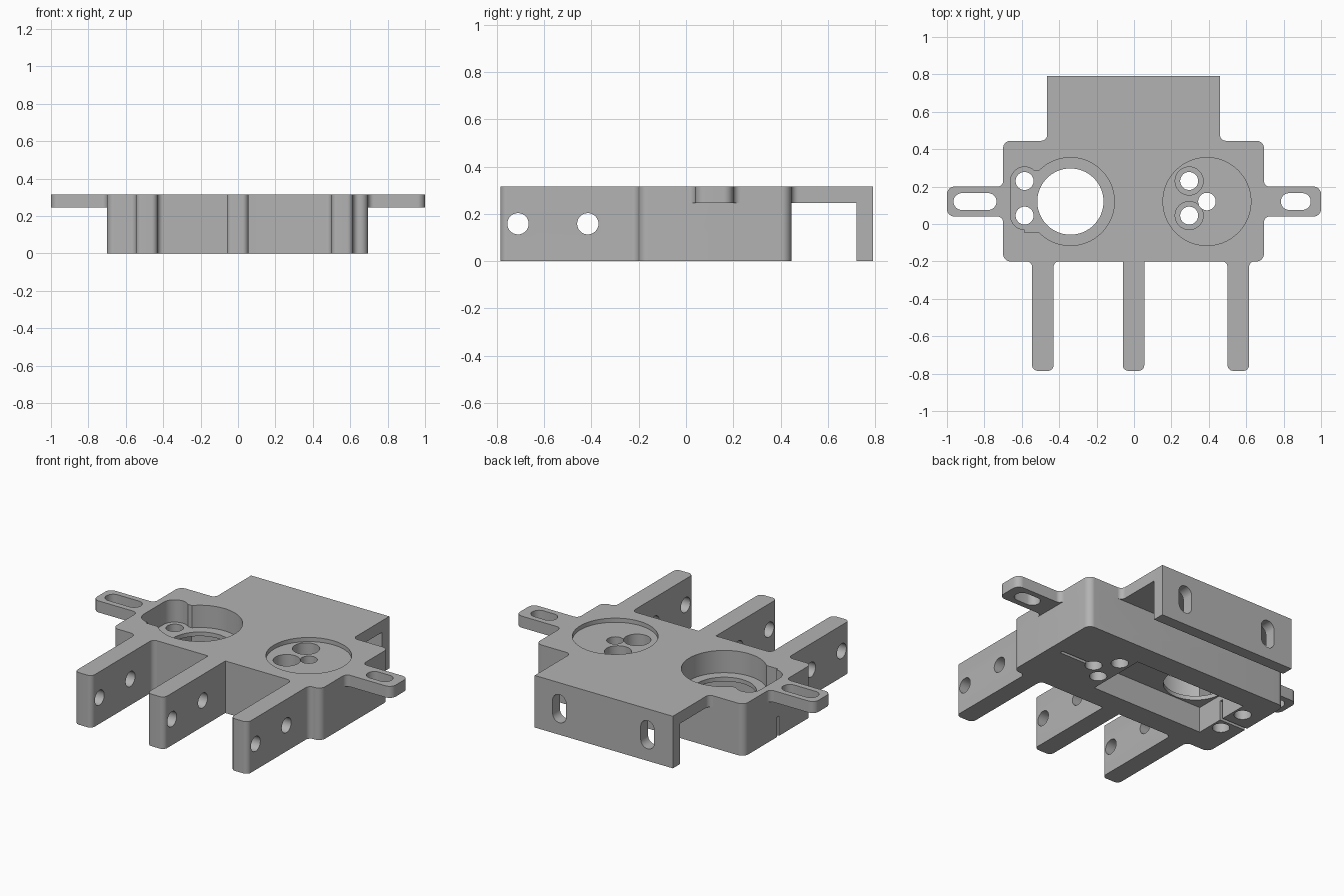
import bpy, bmesh, math
from mathutils import Vector, Matrix

cube = bpy.data.objects.get("Cube")
if cube:
    bpy.data.objects.remove(cube, do_unlink=True)

TOP, TAB, FLOOR, CEIL = 0.315, 0.245, 0.18, 0.155   # main levels
AXIS_Y = 0.12                                       # line through both bores

metal = bpy.data.materials.new("machined grey")
metal.use_nodes = True
metal.diffuse_color = (0.45, 0.45, 0.45, 1)
metal.node_tree.nodes["Principled BSDF"].inputs["Base Color"].default_value = (0.45, 0.45, 0.45, 1)


def rounded(corners, steps=8):
    """Outline with each corner (x, y, radius) rounded off."""
    pts = []
    for i, (x, y, r) in enumerate(corners):
        c = Vector((x, y))
        if r == 0:
            pts.append(c)
            continue
        a = (Vector(corners[i - 1][:2]) - c).normalized()
        b = (Vector(corners[(i + 1) % len(corners)][:2]) - c).normalized()
        half = a.angle(b) / 2
        centre = c + (a + b).normalized() * r / math.sin(half)
        p, q = c + a * r / math.tan(half) - centre, c + b * r / math.tan(half) - centre
        for k in range(steps + 1):
            t = k / steps
            pts.append(centre + ((p * (1 - t) + q * t).normalized() * r))
    return pts


def prism(name, pts, z0, z1, turn=None):
    """Extrude an outline from z0 to z1, then optionally turn it."""
    bm = bmesh.new()
    face = bm.faces.new([bm.verts.new((p[0], p[1], z0)) for p in pts])
    up = bmesh.ops.extrude_face_region(bm, geom=[face])["geom"]
    bmesh.ops.translate(bm, vec=(0, 0, z1 - z0), verts=[v for v in up if isinstance(v, bmesh.types.BMVert)])
    bmesh.ops.recalc_face_normals(bm, faces=bm.faces)
    if turn:
        bm.transform(turn)
    mesh = bpy.data.meshes.new(name)
    bm.to_mesh(mesh)
    bm.free()
    mesh.materials.append(metal)
    ob = bpy.data.objects.new(name, mesh)
    bpy.context.collection.objects.link(ob)
    return ob


def box(x0, x1, y0, y1):
    return [(x0, y0), (x1, y0), (x1, y1), (x0, y1)]


def slot(x, y, r, dx=0, dy=0, n=48):
    """Circle stretched into a slot by dx or dy each way."""
    pts = []
    for k in range(n):
        a = 2 * math.pi * (k + 0.5) / n
        pts.append((x + r * math.cos(a) + math.copysign(dx, math.cos(a)),
                    y + r * math.sin(a) + math.copysign(dy, math.sin(a))))
    return pts


def combine(target, tool, operation):
    mod = target.modifiers.new("combine", 'BOOLEAN')
    mod.operation, mod.solver, mod.object = operation, 'EXACT', tool
    bpy.context.view_layer.objects.active = target
    bpy.ops.object.modifier_apply(modifier=mod.name)
    bpy.data.objects.remove(tool, do_unlink=True)


# Outline pieces, counter-clockwise from the front left corner
front = [(-0.70, -0.20, 0.04)]
for x0, x1, root in ((-0.545, -0.43, 0.03), (-0.06, 0.055, 0), (0.50, 0.615, 0.03)):
    front += [(x0, -0.20, root), (x0, -0.785, 0.03), (x1, -0.785, 0.03), (x1, -0.20, root)]
front.append((0.695, -0.20, 0.04))
rear_right, rear_left = (0.695, 0.445, 0.04), (-0.70, 0.445, 0.04)
right_ear = [(0.695, 0.04, 0.03), (1, 0.04, 0.04), (1, 0.20, 0.04), (0.695, 0.20, 0.03)]
left_ear = [(-0.70, 0.20, 0.03), (-1, 0.20, 0.04), (-1, 0.04, 0.04), (-0.70, 0.04, 0.03)]
rear_plate = [(0.46, 0.445, 0.03), (0.46, 0.79, 0), (-0.465, 0.79, 0), (-0.465, 0.445, 0.03)]

# Lower block with fingers, upper layer with ears and rear plate, rear flange
bracket = prism("mounting_bracket", rounded(front + [rear_right, rear_left]), 0, TAB)
upper = rounded(front + right_ear + [rear_right] + rear_plate + [rear_left] + left_ear)
combine(bracket, prism("upper_layer", upper, TAB, TOP), 'UNION')
combine(bracket, prism("rear_flange", box(-0.465, 0.46, 0.72, 0.79), 0, TAB), 'UNION')

cuts = []


def cut(pts, z0, z1, turn=None):
    cuts.append((pts, z0, z1, turn))


# Ear slots
cut(slot(-0.85, AXIS_Y, 0.045, dx=0.07), 0.2, 0.4)
cut(slot(0.865, AXIS_Y, 0.045, dx=0.035), 0.2, 0.4)

# Deep bore with its side lobe, and the opening in its floor
cut(slot(-0.34, AXIS_Y, 0.235, n=96), FLOOR, 0.4)
cut(slot(-0.585, 0.1375, 0.075, dy=0.0925), FLOOR, 0.4)
cut(box(-0.585, -0.485, -0.045, 0.285), FLOOR, 0.4)
cut(slot(-0.34, AXIS_Y, 0.177, n=96), 0.1, 0.25)

# Shallow recess with counterbored holes
cut(slot(0.39, AXIS_Y, 0.235, n=96), TOP - 0.025, 0.4)
cut(slot(0.39, AXIS_Y, 0.047), -0.1, 0.4)
for y in (0.045, 0.23):
    cut(slot(0.295, y, 0.075), FLOOR, 0.4)
    for x in (-0.585, 0.295):
        cut(slot(x, y, 0.048), -0.1, 0.4)

# Underside pocket and narrow wire grooves
cut(box(-0.525, 0.23, -0.065, 0.305), -0.1, CEIL)
cut(box(-0.8, -0.5, AXIS_Y - 0.01, AXIS_Y + 0.01), -0.1, 0.12)
cut(box(0.36, 0.62, AXIS_Y - 0.01, AXIS_Y + 0.01), -0.1, 0.12)

# Cross holes through the fingers
along_x = Matrix(((0, 0, 1, 0), (1, 0, 0, 0), (0, 1, 0, 0), (0, 0, 0, 1)))
for y in (-0.71, -0.415):
    cut(slot(y, 0.158, 0.045), -0.8, 0.8, along_x)

# Upright slots in the rear flange
along_y = Matrix(((1, 0, 0, 0), (0, 0, -1, 0), (0, 1, 0, 0), (0, 0, 0, 1)))
for x in (-0.295, 0.295):
    cut(slot(x, 0.158, 0.045, dy=0.04), -0.85, -0.65, along_y)

for pts, z0, z1, turn in cuts:
    combine(bracket, prism("cutter", pts, z0, z1, turn), 'DIFFERENCE')

# Smooth fillets and bores, keep edges crisp
bpy.ops.object.select_all(action='DESELECT')
bracket.select_set(True)
bpy.context.view_layer.objects.active = bracket
bpy.ops.object.shade_smooth_by_angle(angle=math.radians(30))
